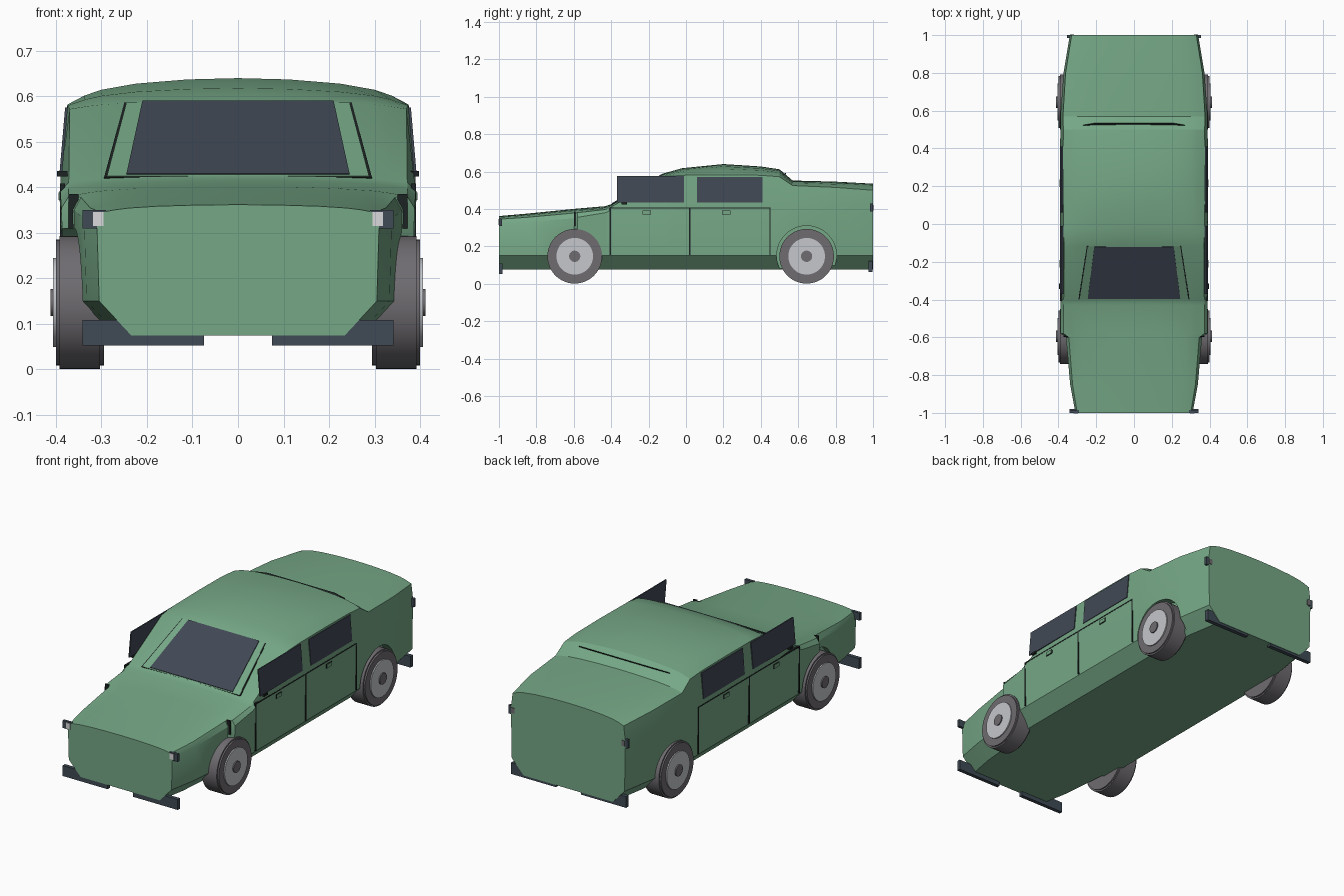
import bpy, bmesh, math
from mathutils import Vector

old = bpy.data.objects.get("Cube")
if old:
    bpy.data.objects.remove(old, do_unlink=True)


def material(name, r, g, b):
    m = bpy.data.materials.new(name)
    m.use_nodes = True
    m.diffuse_color = (r, g, b, 1)
    m.node_tree.nodes["Principled BSDF"].inputs["Base Color"].default_value = (r, g, b, 1)
    return m


GREEN = material("green paint", 0.18, 0.39, 0.24)
GLASS = material("dark glass", 0.052, 0.065, 0.09)
BLACK = material("seam black", 0.012, 0.016, 0.016)
TRIM = material("bumper slate", 0.05, 0.07, 0.09)
RUBBER = material("tyre grey", 0.16, 0.15, 0.165)
RIM = material("rim silver", 0.56, 0.57, 0.6)
LAMP = material("lamp white", 0.7, 0.7, 0.72)


def finish(name, bm, mat, smooth=None):
    bmesh.ops.recalc_face_normals(bm, faces=bm.faces)
    me = bpy.data.meshes.new(name)
    bm.to_mesh(me)
    bm.free()
    ob = bpy.data.objects.new(name, me)
    bpy.context.collection.objects.link(ob)
    me.materials.append(mat)
    if smooth:
        smooth_by(ob, smooth)
    return ob


def smooth_by(ob, angle):
    bpy.ops.object.select_all(action='DESELECT')
    ob.select_set(True)
    bpy.context.view_layer.objects.active = ob
    bpy.ops.object.shade_smooth_by_angle(angle=math.radians(angle))


def box(name, lo, hi, mat):
    bm = bmesh.new()
    bmesh.ops.create_cube(bm, size=1)
    for v in bm.verts:
        v.co = Vector([lo[i] + (v.co[i] + 0.5) * (hi[i] - lo[i]) for i in range(3)])
    return finish(name, bm, mat)


def plate(name, corners, offset, mat):
    """Thin slab: a polygon extruded by an offset vector."""
    bm = bmesh.new()
    a = [bm.verts.new(c) for c in corners]
    b = [bm.verts.new(Vector(c) + Vector(offset)) for c in corners]
    bm.faces.new(a)
    bm.faces.new(b[::-1])
    for i in range(len(a)):
        j = (i + 1) % len(a)
        bm.faces.new((a[i], a[j], b[j], b[i]))
    return finish(name, bm, mat)


def disc(name, side, x0, x1, y, z, radius, mat, bevel=0.0):
    """Cylinder lying along x between x0 and x1 on the given side."""
    bm = bmesh.new()
    bmesh.ops.create_cone(bm, cap_ends=True, segments=48, radius1=radius,
                          radius2=radius, depth=x1 - x0)
    if bevel:
        rims = [e for e in bm.edges if abs(e.verts[0].co.z - e.verts[1].co.z) < 1e-5]
        bmesh.ops.bevel(bm, geom=rims, offset=bevel, segments=2, affect='EDGES')
    for v in bm.verts:
        px, py, pz = v.co
        v.co = (side * ((x0 + x1) / 2 + pz), y + px, z + py)
    return finish(name, bm, mat, 30)


# Body stations: y, belt half width, top edge half width, belt z, edge z, crown z
STATIONS = [
    (-1.0, 0.31, 0.30, 0.32, 0.345, 0.362),
    (-0.85, 0.338, 0.325, 0.33, 0.355, 0.375),
    (-0.60, 0.36, 0.345, 0.35, 0.378, 0.40),
    (-0.58, 0.388, 0.372, 0.355, 0.38, 0.402),
    (-0.43, 0.39, 0.372, 0.38, 0.397, 0.415),
    (-0.40, 0.39, 0.372, 0.395, 0.41, 0.425),
    (-0.12, 0.39, 0.37, 0.42, 0.572, 0.59),
    (-0.02, 0.39, 0.374, 0.42, 0.58, 0.618),
    (0.2, 0.39, 0.375, 0.42, 0.582, 0.64),
    (0.4, 0.39, 0.375, 0.42, 0.58, 0.627),
    (0.5, 0.39, 0.374, 0.42, 0.572, 0.612),
    (0.57, 0.39, 0.376, 0.42, 0.525, 0.552),
    (0.8, 0.373, 0.362, 0.42, 0.515, 0.546),
    (1.0, 0.34, 0.33, 0.42, 0.50, 0.535),
]
CROWN = [(0.9, 0.34), (0.8, 0.56), (0.6, 0.79), (0.3, 0.95)]


def section(y, w, wt, zb, ze, zc):
    half = [(w - 0.075, 0.075), (w - 0.005, 0.15), (w, zb), (wt, ze)]
    half += [(wt * f, ze + (zc - ze) * h) for f, h in CROWN]
    return ([(x, y, z) for x, z in half] + [(0, y, zc)]
            + [(-x, y, z) for x, z in reversed(half)])


bm = bmesh.new()
rings = [[bm.verts.new(p) for p in section(*s)] for s in STATIONS]
for a, b in zip(rings, rings[1:]):
    for i in range(len(a)):
        j = (i + 1) % len(a)
        bm.faces.new((a[i], a[j], b[j], b[i]))
bm.faces.new(rings[0])
bm.faces.new(rings[-1][::-1])
body = finish("body", bm, GREEN)

# Wheel arches cut into the sides, then the wheels themselves
AXLES = {"front": -0.595, "rear": 0.645}
SIDES = {"left": 1, "right": -1}
for s in SIDES.values():
    for y in AXLES.values():
        cutter = disc("arch_cutter", s, 0.32, 0.6, y, 0.15, 0.16, GREEN)
        cutter.hide_render = True
        mod = body.modifiers.new("arch", 'BOOLEAN')
        mod.object, mod.operation, mod.solver = cutter, 'DIFFERENCE', 'EXACT'
        bpy.context.view_layer.objects.active = body
        bpy.ops.object.modifier_apply(modifier=mod.name)
        bpy.data.objects.remove(cutter, do_unlink=True)
smooth_by(body, 28)

for sn, s in SIDES.items():
    for end, y in AXLES.items():
        tag = end + "_" + sn
        disc(tag + "_tyre", s, 0.295, 0.40, y, 0.147, 0.146, RUBBER, 0.008)
        disc(tag + "_rim", s, 0.38, 0.406, y, 0.147, 0.098, RIM)
        disc(tag + "_hub_cap", s, 0.39, 0.412, y, 0.147, 0.03, RUBBER)

    def side_box(name, y0, y1, z0, z1, mat, x0=0.38, x1=0.392):
        box(sn + "_" + name, (min(s * x0, s * x1), y0, z0),
            (max(s * x0, s * x1), y1, z1), mat)

    # Side windows
    for name, y0, y1, zt in (("front", -0.37, -0.01, 0.575), ("rear", 0.06, 0.41, 0.572)):
        plate(sn + "_" + name + "_window",
              [(s * 0.386, y0, 0.435), (s * 0.386, y1, 0.435),
               (s * 0.374, y1, zt), (s * 0.374, y0, zt)], (s * 0.006, 0, 0), GLASS)

    # Door seams, handles and fender seam
    for y in (-0.405, 0.02, 0.45):
        side_box("door_seam", y - 0.003, y + 0.003, 0.155, 0.408, BLACK, 0.38, 0.391)
    side_box("belt_seam", -0.405, 0.45, 0.403, 0.409, BLACK, 0.38, 0.391)
    side_box("fender_seam", -0.598, -0.592, 0.31, 0.385, BLACK, 0.35, 0.372)
    for y in (-0.21, 0.215):
        side_box("handle_edge", y - 0.023, y + 0.023, 0.369, 0.392, BLACK, 0.38, 0.392)
        side_box("handle", y - 0.02, y + 0.02, 0.372, 0.389, GREEN, 0.38, 0.394)
    side_box("mirror_mount", -0.345, -0.315, 0.424, 0.436, BLACK, 0.375, 0.398)

    # Bumpers and lamps
    side_box("front_bumper", -1.0, -0.98, 0.052, 0.108, TRIM, 0.075, 0.342)
    side_box("rear_bumper", 0.975, 0.997, 0.062, 0.122, TRIM, 0.075, 0.342)
    side_box("headlight_housing", -1.0, -0.985, 0.31, 0.35, TRIM, 0.29, 0.342)
    side_box("headlight", -1.003, -0.99, 0.315, 0.346, LAMP, 0.296, 0.319)
    side_box("tail_light_housing", 0.985, 1.0, 0.385, 0.43, TRIM, 0.325, 0.355)
    side_box("tail_light", 0.99, 1.003, 0.393, 0.422, RUBBER, 0.318, 0.338)

# Windscreen on a slightly raised frame
for name, bw, tw, y0, z0, y1, z1, mat in (
        ("windscreen_seam", 0.294, 0.250, -0.40, 0.423, -0.118, 0.586, BLACK),
        ("windscreen_frame", 0.288, 0.245, -0.40, 0.425, -0.12, 0.587, GREEN),
        ("windscreen", 0.245, 0.21, -0.396, 0.431, -0.122, 0.591, GLASS)):
    plate(name, [(-bw, y0, z0), (bw, y0, z0), (tw, y1, z1), (-tw, y1, z1)],
          (0, 0.003, -0.006), mat)

# Slim strip across the rear of the roof
plate("rear_roof_strip", [(-0.27, 0.522, 0.582), (0.27, 0.522, 0.582),
                          (0.2, 0.534, 0.588), (-0.2, 0.534, 0.588)],
      (0, 0.002, 0.006), BLACK)
